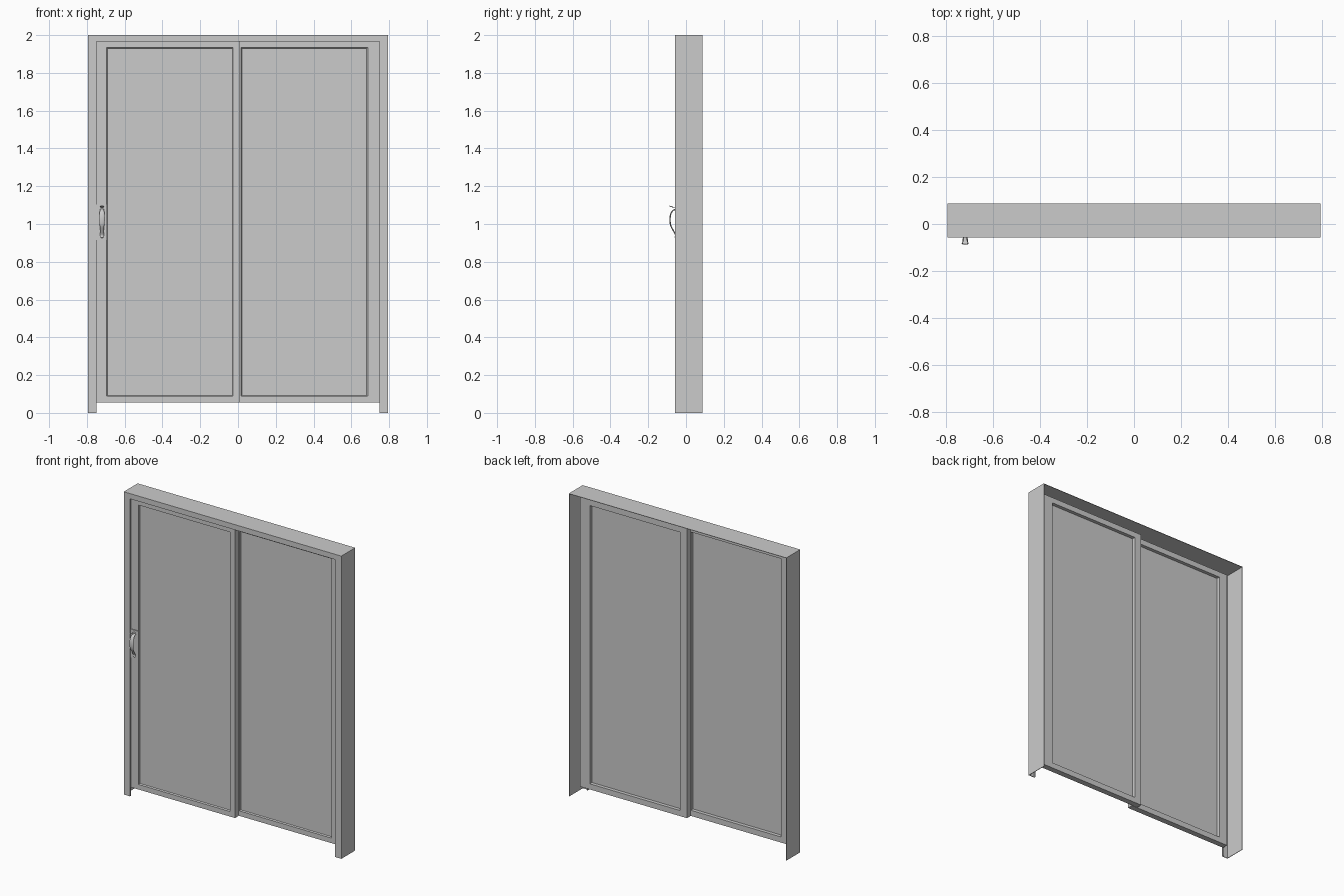
import bpy, bmesh, math
from mathutils import Vector

if "Cube" in bpy.data.objects:
    bpy.data.objects.remove(bpy.data.objects["Cube"])

FRONT, BACK = -0.057, 0.088


def finish(bm, name, smooth=False):
    bmesh.ops.recalc_face_normals(bm, faces=bm.faces[:])
    mesh = bpy.data.meshes.new(name)
    bm.to_mesh(mesh)
    bm.free()
    obj = bpy.data.objects.new(name, mesh)
    bpy.context.collection.objects.link(obj)
    if smooth:
        bpy.context.view_layer.objects.active = obj
        obj.select_set(True)
        bpy.ops.object.shade_smooth_by_angle(angle=math.radians(40))
        obj.select_set(False)
    return obj


def skin(bm, rings, closed):
    """Bridge successive vertex rings, capping the ends of an open run."""
    n = len(rings[0])
    for i in range(len(rings) if closed else len(rings) - 1):
        a, b = rings[i], rings[(i + 1) % len(rings)]
        for j in range(n):
            k = (j + 1) % n
            bm.faces.new((a[j], a[k], b[k], b[j]))
    if not closed:
        bm.faces.new(rings[0])
        bm.faces.new(rings[-1])


def border(name, outer, inner, profile, closed):
    """Mitred border: profile is (0 at outer .. 1 at inner, y)."""
    bm = bmesh.new()
    rings = []
    for cx, cz in ((0, 1), (0, 3), (2, 3), (2, 1)):
        rings.append([bm.verts.new((outer[cx] + (inner[cx] - outer[cx]) * t, y,
                                    outer[cz] + (inner[cz] - outer[cz]) * t))
                      for t, y in profile])
    skin(bm, rings, closed)
    return finish(bm, name)


def box(name, lo, hi):
    bm = bmesh.new()
    bmesh.ops.create_cube(bm, size=1)
    for v in bm.verts:
        v.co = [lo[i] + (v.co[i] + 0.5) * (hi[i] - lo[i]) for i in range(3)]
    return finish(bm, name)


# Outer frame: thin L section around both sides and the top
border("outer_frame", (-0.795, 0, 0.795, 2), (-0.75, 0, 0.75, 1.965),
       [(0, FRONT), (1, FRONT), (1, FRONT + 0.012), (0.92, FRONT + 0.012),
        (0.92, FRONT + 0.004), (0.08, FRONT + 0.004), (0.08, BACK), (0, BACK)], False)


# Sliding and fixed panels, one behind the other, glass close to the front
def door_panel(name, outer, inner, f, b):
    border(name + "_frame", outer, inner,
           [(0, f), (0.9, f), (0.9, f + 0.004), (1, f + 0.010), (1, b), (0, b)], True)
    x0, z0, x1, z1 = inner
    box(name + "_glass", (x0 - 0.003, f + 0.010, z0 - 0.003), (x1 + 0.003, f + 0.015, z1 + 0.003))


door_panel("sliding_panel", (-0.75, 0.055, 0.01, 1.967), (-0.69, 0.092, -0.03, 1.93), -0.045, -0.007)
door_panel("fixed_panel", (-0.03, 0.055, 0.75, 1.967), (0.02, 0.092, 0.68, 1.93), -0.005, 0.033)

# Handle plate and edge latch
HX = -0.72
box("handle_plate", (-0.753, -0.051, 0.915), (-0.693, -0.044, 1.103))
box("edge_latch", (-0.754, -0.035, 0.93), (-0.749, -0.015, 1.09))


# Curved parts: elliptical section swept along a side profile of (y, z, half width)
def sweep(name, pts, thick, steps=5, sides=10):
    p = [Vector(q) for q in pts]
    p = [2 * p[0] - p[1]] + p + [2 * p[-1] - p[-2]]
    path = []
    for i in range(1, len(p) - 2):
        a, b, c, d = p[i - 1:i + 3]
        for s in range(steps):
            t = s / steps
            path.append(0.5 * (2 * b + (c - a) * t + (2 * a - 5 * b + 4 * c - d) * t ** 2
                               + (3 * b - a - 3 * c + d) * t ** 3))
    path.append(p[-2])
    bm = bmesh.new()
    rings = []
    for i, q in enumerate(path):
        d = path[min(i + 1, len(path) - 1)] - path[max(i - 1, 0)]
        n = Vector((d.y, -d.x)).normalized() * thick
        ring = []
        for k in range(sides):
            a = math.tau * k / sides
            ring.append(bm.verts.new((HX + q.z * math.cos(a), q.x + n.x * math.sin(a),
                                      q.y + n.y * math.sin(a))))
        rings.append(ring)
    skin(bm, rings, False)
    return finish(bm, name, True)


sweep("handle_grip", [(-0.058, 0.928, 0.007), (-0.055, 0.942, 0.010), (-0.067, 0.965, 0.009),
                      (-0.081, 0.993, 0.012), (-0.0845, 1.025, 0.015), (-0.080, 1.055, 0.013),
                      (-0.067, 1.073, 0.011), (-0.048, 1.078, 0.010)], 0.0035)
sweep("thumb_lever", [(-0.048, 1.088, 0.007), (-0.065, 1.089, 0.007),
                      (-0.078, 1.092, 0.011), (-0.087, 1.096, 0.009)], 0.002)
